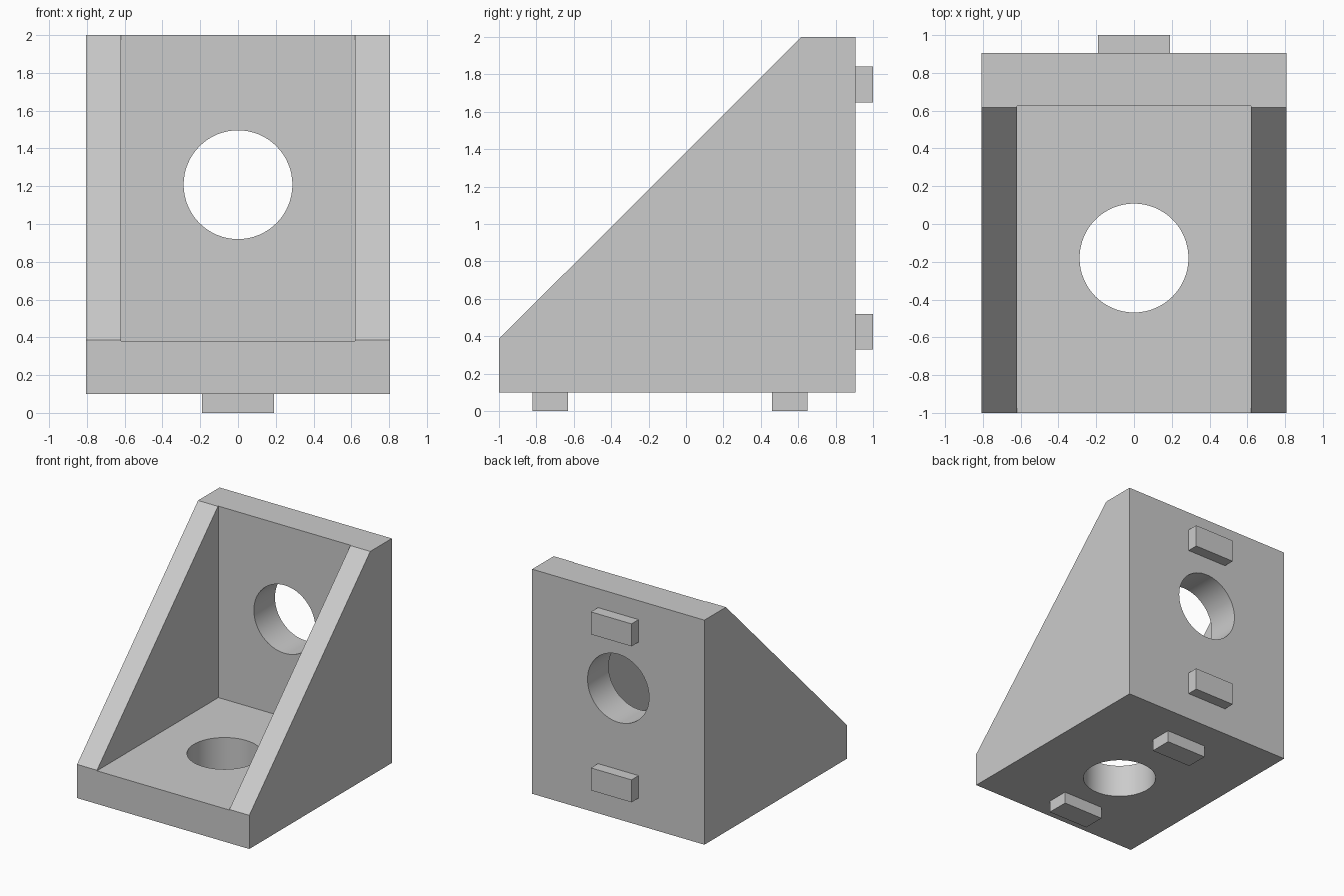
import bpy, bmesh
from mathutils import Matrix, Vector

cube = bpy.data.objects.get("Cube")
if cube:
    bpy.data.objects.remove(cube, do_unlink=True)

grey = bpy.data.materials.new("plain grey")
grey.use_nodes = True
colour = (0.6, 0.6, 0.6, 1)
grey.diffuse_color = colour
grey.node_tree.nodes["Principled BSDF"].inputs["Base Color"].default_value = colour


def add_object(name, bm):
    bmesh.ops.recalc_face_normals(bm, faces=bm.faces)
    mesh = bpy.data.meshes.new(name)
    bm.to_mesh(mesh)
    bm.free()
    mesh.materials.append(grey)
    obj = bpy.data.objects.new(name, mesh)
    bpy.context.collection.objects.link(obj)
    return obj


def box(name, low, high):
    low, high = Vector(low), Vector(high)
    bm = bmesh.new()
    bmesh.ops.create_cube(bm, size=1, matrix=Matrix.Translation((low + high) / 2)
                          @ Matrix.Diagonal((*(high - low), 1)))
    return add_object(name, bm)


def cylinder(name, centre, radius, depth, rotation):
    bm = bmesh.new()
    bmesh.ops.create_cone(bm, cap_ends=True, segments=64, radius1=radius, radius2=radius,
                          depth=depth, matrix=Matrix.Translation(centre) @ rotation)
    return add_object(name, bm)


def cut(target, cutter):
    cutter.hide_render = True
    mod = target.modifiers.new("cut", 'BOOLEAN')
    mod.operation = 'DIFFERENCE'
    mod.solver = 'EXACT'
    mod.object = cutter
    bpy.context.view_layer.objects.active = target
    bpy.ops.object.modifier_apply(modifier=mod.name)
    bpy.data.objects.remove(cutter, do_unlink=True)


# Bracket body: sloped side profile extruded across the width
half_width = 0.806
profile = [(-1, 0.1), (0.905, 0.1), (0.905, 2), (0.617, 2), (-1, 0.385)]
bm = bmesh.new()
face = bm.faces.new([bm.verts.new((-half_width, y, z)) for y, z in profile])
sweep = bmesh.ops.extrude_face_region(bm, geom=[face])
bmesh.ops.translate(bm, vec=(2 * half_width, 0, 0),
                    verts=[v for v in sweep["geom"] if isinstance(v, bmesh.types.BMVert)])
body = add_object("bracket_body", bm)

# Pocket between the two side walls
cut(body, box("pocket_cutter", (-0.62, -1.5, 0.38), (0.62, 0.623, 2.5)))

# Bolt holes through the base and the back plate
cut(body, cylinder("base_hole_cutter", (0, -0.18, 0.2), 0.288, 0.8, Matrix()))
cut(body, cylinder("back_hole_cutter", (0, 0.8, 1.208), 0.288, 0.8,
                   Matrix.Rotation(1.5707963, 4, 'X')))

# Smooth hole walls with sharp rims
bpy.ops.object.select_all(action='DESELECT')
body.select_set(True)
bpy.context.view_layer.objects.active = body
bpy.ops.object.shade_smooth_by_angle(angle=0.5)

# Locating tabs under the base and on the back
tab_x, tab_size = 0.19, 0.19
for name, y in (("front", -0.82), ("rear", 0.46)):
    box(f"{name}_base_tab", (-tab_x, y, 0), (tab_x, y + tab_size, 0.1))
for name, z in (("lower", 0.33), ("upper", 1.65)):
    box(f"{name}_back_tab", (-tab_x, 0.905, z), (tab_x, 1, z + tab_size))
